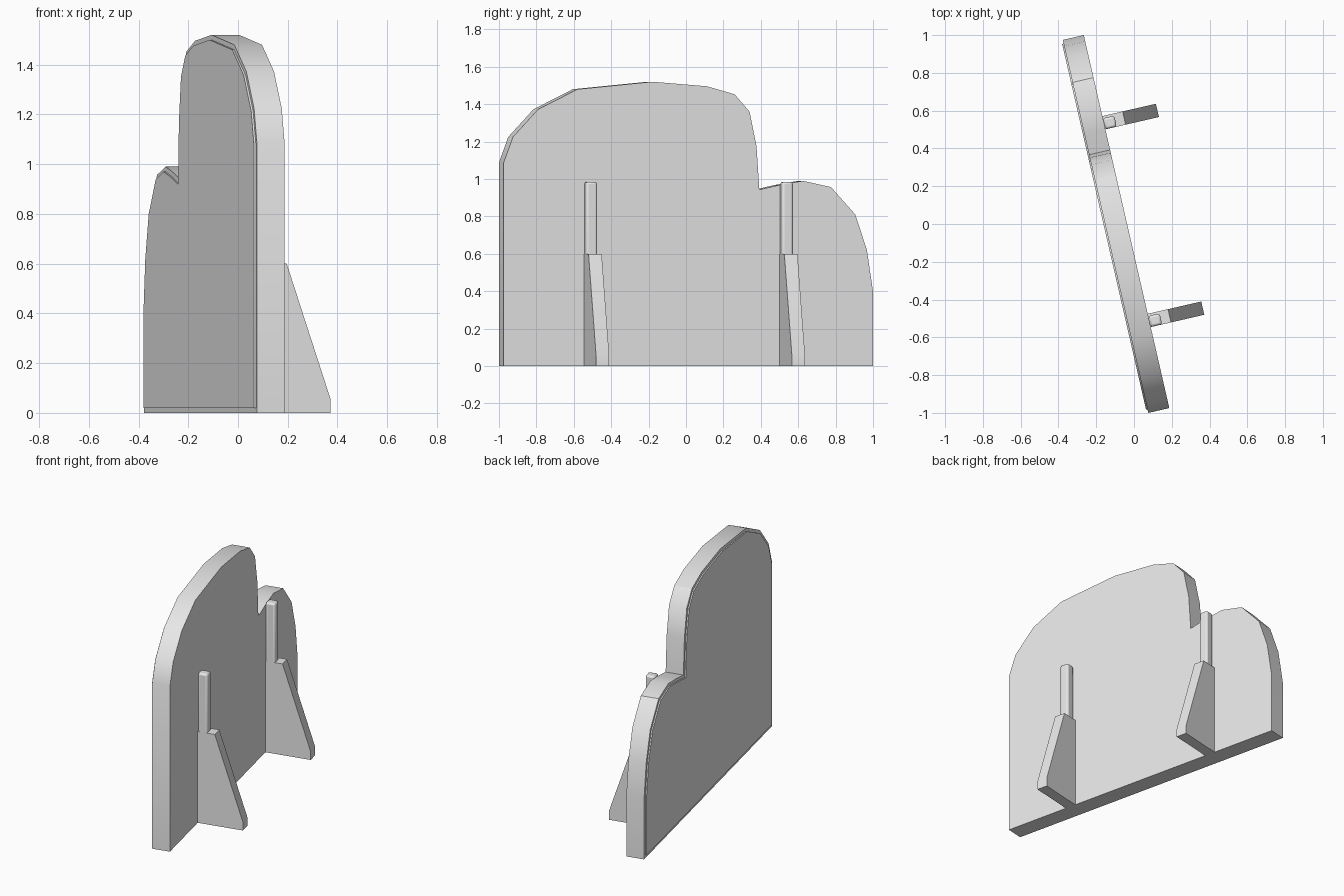
import bpy, bmesh, math
from mathutils import Vector

cube = bpy.data.objects.get("Cube")
if cube:
    bpy.data.objects.remove(cube, do_unlink=True)

TURN = math.radians(12.92)            # whole model is turned about z
ORIGIN = Vector((0.187, -0.9745, 0))  # local x: out of the panel, local y: along it
THICK = 0.114

grey = bpy.data.materials.new("light grey")
grey.use_nodes = True
grey.diffuse_color = (0.8, 0.8, 0.8, 1)
grey.node_tree.nodes["Principled BSDF"].inputs["Base Color"].default_value = (0.8, 0.8, 0.8, 1)


def prism(name, outline, sweep, bevel=0.0):
    """Sweep a flat outline along a vector; returns the object."""
    bm = bmesh.new()
    base = bm.faces.new([bm.verts.new(p) for p in outline])
    ext = bmesh.ops.extrude_face_region(bm, geom=[base], use_keep_orig=True)
    moved = [g for g in ext["geom"] if isinstance(g, bmesh.types.BMVert)]
    bmesh.ops.translate(bm, verts=moved, vec=sweep)
    bmesh.ops.recalc_face_normals(bm, faces=bm.faces)
    mesh = bpy.data.meshes.new(name)
    bm.to_mesh(mesh)
    bm.free()
    mesh.materials.append(grey)
    obj = bpy.data.objects.new(name, mesh)
    bpy.context.collection.objects.link(obj)
    obj.location, obj.rotation_euler = ORIGIN, (0, 0, TURN)
    if bevel:
        mod = obj.modifiers.new("Bevel", "BEVEL")
        mod.width, mod.segments = bevel, 2
    return obj


# Panel: two-humped outline, given as world y and z of its outer face
profile = [(-0.9745, 0), (-0.9745, 1.088), (-0.925, 1.225), (-0.79, 1.373),
           (-0.58, 1.48), (-0.18, 1.52), (0.11, 1.496), (0.26, 1.453),
           (0.34, 1.36), (0.377, 1.175), (0.392, 0.943), (0.50, 0.968),
           (0.625, 0.99), (0.775, 0.957), (0.905, 0.81), (0.967, 0.622),
           (1.0, 0.397), (1.0, 0)]
outline = [(0, (y - ORIGIN.y) / math.cos(TURN), z) for y, z in profile]
panel = prism("panel", outline, (-THICK, 0, 0))

# Thin raised facing, inset from the border of the panel's other side
bm = bmesh.new()
bm.from_mesh(panel.data)
face = min(bm.faces, key=lambda f: f.calc_center_median().x)
bmesh.ops.inset_region(bm, faces=[face], thickness=0.02, use_even_offset=True)
ext = bmesh.ops.extrude_face_region(bm, geom=[face])
raised = [g for g in ext["geom"] if isinstance(g, bmesh.types.BMVert)]
bmesh.ops.translate(bm, verts=raised, vec=(-0.008, 0, 0))
if face.is_valid:
    bmesh.ops.delete(bm, geom=[face], context="FACES_ONLY")
bmesh.ops.recalc_face_normals(bm, faces=bm.faces)
bm.to_mesh(panel.data)
bm.free()

# Supports: upright post and tapered foot
parts = [panel]
for side, s in (("right", 0.44), ("left", 1.514)):
    post = [(0, s, 0), (0.062, s, 0), (0.062, s + 0.06, 0), (0, s + 0.06, 0)]
    parts.append(prism(side + "_post", post, (0, 0, 0.985), 0.012))
    foot = [(0, s, 0), (0.291, s, 0), (0.291, s, 0.055), (0.11, s, 0.6), (0, s, 0.6)]
    parts.append(prism(side + "_foot", foot, (0, 0.072, 0)))

# Smooth the curved rim, keep the corners sharp
bpy.ops.object.select_all(action="DESELECT")
for obj in parts:
    obj.select_set(True)
bpy.context.view_layer.objects.active = panel
bpy.ops.object.shade_smooth_by_angle(angle=math.radians(30))
